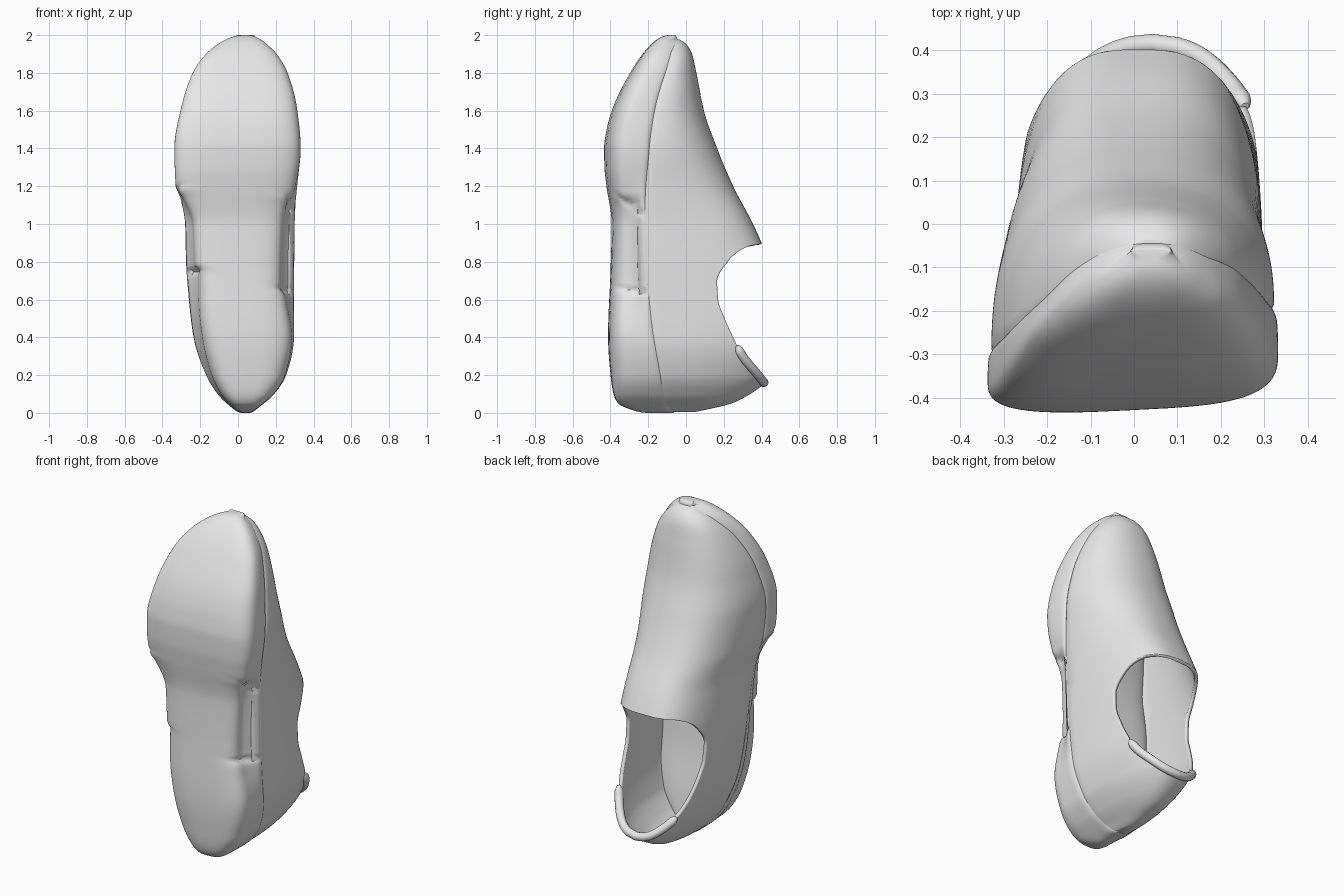
import bpy, bmesh, math
from mathutils import Vector

if "Cube" in bpy.data.objects:
    bpy.data.objects.remove(bpy.data.objects["Cube"], do_unlink=True)

grey = bpy.data.materials.new("plain_grey")
grey.use_nodes = True
grey.diffuse_color = (0.8, 0.8, 0.8, 1)
grey.node_tree.nodes["Principled BSDF"].inputs["Base Color"].default_value = (0.8, 0.8, 0.8, 1)


def stretch(z):
    """Length measured as an angle, so both rounded ends interpolate smoothly."""
    return math.acos(max(-1, min(1, 1 - z)))


def profile(*points):
    """Smooth monotone curve through (z, value) pairs, given from heel to toe."""
    ks = [stretch(p[0]) for p in points]
    vs = [p[1] for p in points]
    d = [(vs[i + 1] - vs[i]) / (ks[i + 1] - ks[i]) for i in range(len(ks) - 1)]
    m = [d[0]] + [2 * a * b / (a + b) if a * b > 0 else 0 for a, b in zip(d, d[1:])] + [d[-1]]

    def value(z):
        k = max(ks[0], min(ks[-1], stretch(z)))
        i = 0
        while i < len(ks) - 2 and k > ks[i + 1]:
            i += 1
        h = ks[i + 1] - ks[i]
        t = (k - ks[i]) / h
        return (vs[i] * (1 + 2 * t) * (1 - t) ** 2 + vs[i + 1] * t * t * (3 - 2 * t)
                + h * (m[i] * t * (1 - t) ** 2 + m[i + 1] * t * t * (t - 1)))
    return value


def smooth(a, b, v):
    t = max(0, min(1, (v - a) / (b - a)))
    return t * t * (3 - 2 * t)


def power(v, n):
    return math.copysign(abs(v) ** (2 / n), v)


def rows(low, high, count):
    return [low + (high - low) * (1 - math.cos(math.pi * i / count)) / 2 for i in range(count + 1)]


def loft(name, rings, skipped):
    """Skin equal rings with quads, leaving out the skipped columns, and weld."""
    n = len(rings[0])
    bm = bmesh.new()
    grid = [[bm.verts.new(p) for p in ring] for ring in rings]
    for a, b in zip(grid, grid[1:]):
        for i in range(n):
            if i not in skipped:
                j = (i + 1) % n
                bm.faces.new((a[i], a[j], b[j], b[i]))
    bmesh.ops.remove_doubles(bm, verts=bm.verts, dist=0.0004)
    mesh = bpy.data.meshes.new(name)
    bm.to_mesh(mesh)
    bm.free()
    mesh.materials.append(grey)
    obj = bpy.data.objects.new(name, mesh)
    bpy.context.collection.objects.link(obj)
    bpy.ops.object.select_all(action="DESELECT")
    obj.select_set(True)
    bpy.context.view_layer.objects.active = obj
    bpy.ops.object.shade_smooth_by_angle(angle=math.radians(50))
    return obj


# Outlines along the length: sole sides, upper sides, ground line, seam, instep, opening rim
sole_left = profile((0, 0.035), (0.02, -0.015), (0.05, -0.05), (0.1, -0.09), (0.2, -0.14),
                    (0.4, -0.19), (0.6, -0.21), (0.74, -0.21), (0.78, -0.23), (1, -0.24),
                    (1.14, -0.295), (1.19, -0.33), (1.4, -0.337), (1.6, -0.305), (1.8, -0.24),
                    (1.9, -0.17), (1.95, -0.11), (2, 0.03))
sole_right = profile((0, 0.045), (0.02, 0.095), (0.05, 0.135), (0.1, 0.19), (0.2, 0.25), (0.4, 0.287),
                     (0.6, 0.255), (0.7, 0.23), (1, 0.24), (1.1, 0.26), (1.16, 0.295), (1.4, 0.332),
                     (1.6, 0.315), (1.8, 0.263), (1.9, 0.205), (1.95, 0.155), (2, 0.05))
upper_left = profile((0, 0.03), (0.03, -0.03), (0.1, -0.105), (0.2, -0.168), (0.4, -0.235),
                     (0.6, -0.26), (0.8, -0.275), (1, -0.28), (1.2, -0.315), (1.4, -0.328),
                     (1.6, -0.293), (1.8, -0.21), (1.9, -0.135), (1.95, -0.07), (1.98, 0))
upper_right = profile((0, 0.05), (0.03, 0.105), (0.1, 0.185), (0.2, 0.25), (0.4, 0.293), (0.6, 0.296),
                      (1, 0.3), (1.2, 0.31), (1.4, 0.322), (1.6, 0.3), (1.8, 0.24), (1.9, 0.18),
                      (1.95, 0.13), (1.98, 0.08))
ground = profile((0, -0.2), (0.02, -0.3), (0.05, -0.36), (0.1, -0.385), (0.2, -0.4), (0.4, -0.412),
                 (0.8, -0.395), (1, -0.39), (1.2, -0.415), (1.3, -0.426), (1.4, -0.428), (1.5, -0.415),
                 (1.6, -0.388), (1.8, -0.292), (1.9, -0.228), (1.95, -0.185), (2, -0.09))
seam = profile((0, -0.06), (0.2, -0.1), (0.5, -0.15), (0.8, -0.18), (1.2, -0.22), (1.4, -0.21),
               (1.6, -0.18), (1.8, -0.12), (1.9, -0.075), (1.97, -0.045), (2, -0.06))
instep = profile((0, -0.03), (0.02, 0.12), (0.05, 0.24), (0.1, 0.34), (0.15, 0.41), (0.2, 0.46),
                 (0.3, 0.51), (0.5, 0.52), (0.7, 0.48), (0.9, 0.4), (1, 0.355), (1.2, 0.25),
                 (1.4, 0.165), (1.6, 0.095), (1.8, 0.055), (1.9, 0.032), (1.95, 0.003), (1.98, -0.04))
rim = profile((0.15, 0.42), (0.2, 0.38), (0.3, 0.3), (0.4, 0.25), (0.5, 0.205), (0.6, 0.17),
              (0.7, 0.165), (0.8, 0.22), (0.85, 0.27), (0.885, 0.34), (0.897, 0.42))


def tilt(z):
    return 0.16 * smooth(0.7, 1.4, z) * (1 - smooth(1.8, 2, z))


# Sole: rounded slab that flares into the upper, with notches either side of the waist
def sole_point(z, a):
    n = 3.4 if math.sin(a) < 0 else 5
    c, s = power(math.cos(a), n), power(math.sin(a), n)
    u = (s + 1) / 2
    blend = smooth(0.4, 0.9, u)
    left = sole_left(z) * (1 - blend) + (upper_left(z) - 0.008) * blend
    right = sole_right(z) * (1 - blend) + (upper_right(z) + 0.008) * blend
    x = (left + right) / 2 + c * (right - left) / 2
    y = ground(z) + u * (seam(z) + tilt(z) * x - ground(z) - 0.05 * x) + 0.05 * x
    side = 1 if c > 0 else -1
    for at, slope in (((1.14, 0.7), (0.66, 0.15)) if c > 0 else ((1.17, 0.7), (0.76, 0.15))):
        gap = (z - at + slope * (y + 0.35)) / 0.013
        x -= side * 0.015 * abs(c) ** 4 * math.exp(-gap * gap) * (1 - smooth(0.7, 0.9, u))
    return (x, y, z)


segments = 72
rings = [[sole_point(z, 2 * math.pi * i / segments) for i in range(segments)]
         for z in rows(0, 2, 220)]
ends = [[sum((Vector(p) for p in ring), Vector()) / segments] * segments for ring in (rings[0], rings[-1])]
loft("sole", [ends[0]] + rings + [ends[1]], ())


# Upper: arched shell over the foot, each half stopping at the opening rim
def upper_point(z, side, t):
    left, right = upper_left(z), upper_right(z)
    n = 2.25 + 0.65 * smooth(0.15, 0.5, z) * (1 - smooth(0.7, 1.5, z))
    mid, half = (left + right) / 2, (right - left) / 2
    base = seam(z) - 0.025
    height = max(0.01, instep(z) - base)
    stop = math.pi / 2
    if 0.15 < z < 0.897:
        part = max(0, min(1, (rim(z) - base) / height))
        stop = math.asin(part ** (n / 2))
    rise = power(math.sin(stop * t), n)
    x = mid + side * half * power(math.cos(stop * t), n)
    return (x, base + height * rise + tilt(z) * x * (1 - rise), z)


def upper_side(z, side):
    """Half a section, beginning with a skirt tucked into the sole."""
    arch = [upper_point(z, side, i / halves) for i in range(halves + 1)]
    x, y, _ = arch[0]
    mid = (upper_left(z) + upper_right(z)) / 2
    depth = 0.25 * (seam(z) - ground(z))
    return [(mid + (x - mid) * 0.9, y - depth, z)] + arch


halves = 28
levels = sorted(rows(0.004, 1.978, 200) + [0.88 + 0.002 * i for i in range(10)])
rings = [upper_side(z, 1) + upper_side(z, -1)[::-1] for z in levels]
width = len(rings[0])
heel_end, toe_end = [(0.04, -0.09, 0.012)] * width, [(0.04, -0.08, 1.97)] * width
upper = loft("upper", [heel_end] + rings + [toe_end], (halves + 1, width - 1))
wall = upper.modifiers.new("wall", "SOLIDIFY")
wall.thickness = 0.02
wall.offset = -1

# Heel lip: rolled edge following the back of the opening, longer on the left
path = [Vector(upper_point(0.35 - 0.195 * i / 24, 1, 1)) for i in range(25)]
path += [Vector(upper_point(0.155 + 0.125 * i / 24, -1, 1)) for i in range(25)]
curve = bpy.data.curves.new("heel_lip", "CURVE")
curve.dimensions = "3D"
curve.bevel_depth = 0.024
curve.bevel_resolution = 4
curve.use_fill_caps = True
spline = curve.splines.new("POLY")
spline.points.add(len(path) - 1)
for i, (point, place) in enumerate(zip(spline.points, path)):
    point.co = (place.x, place.y - 0.003, place.z + 0.005, 1)
    point.radius = math.sqrt(min(1, 0.15 + min(i, len(path) - 1 - i) / 4))
spline.use_smooth = True
curve.materials.append(grey)
lip = bpy.data.objects.new("heel_lip", curve)
bpy.context.collection.objects.link(lip)
